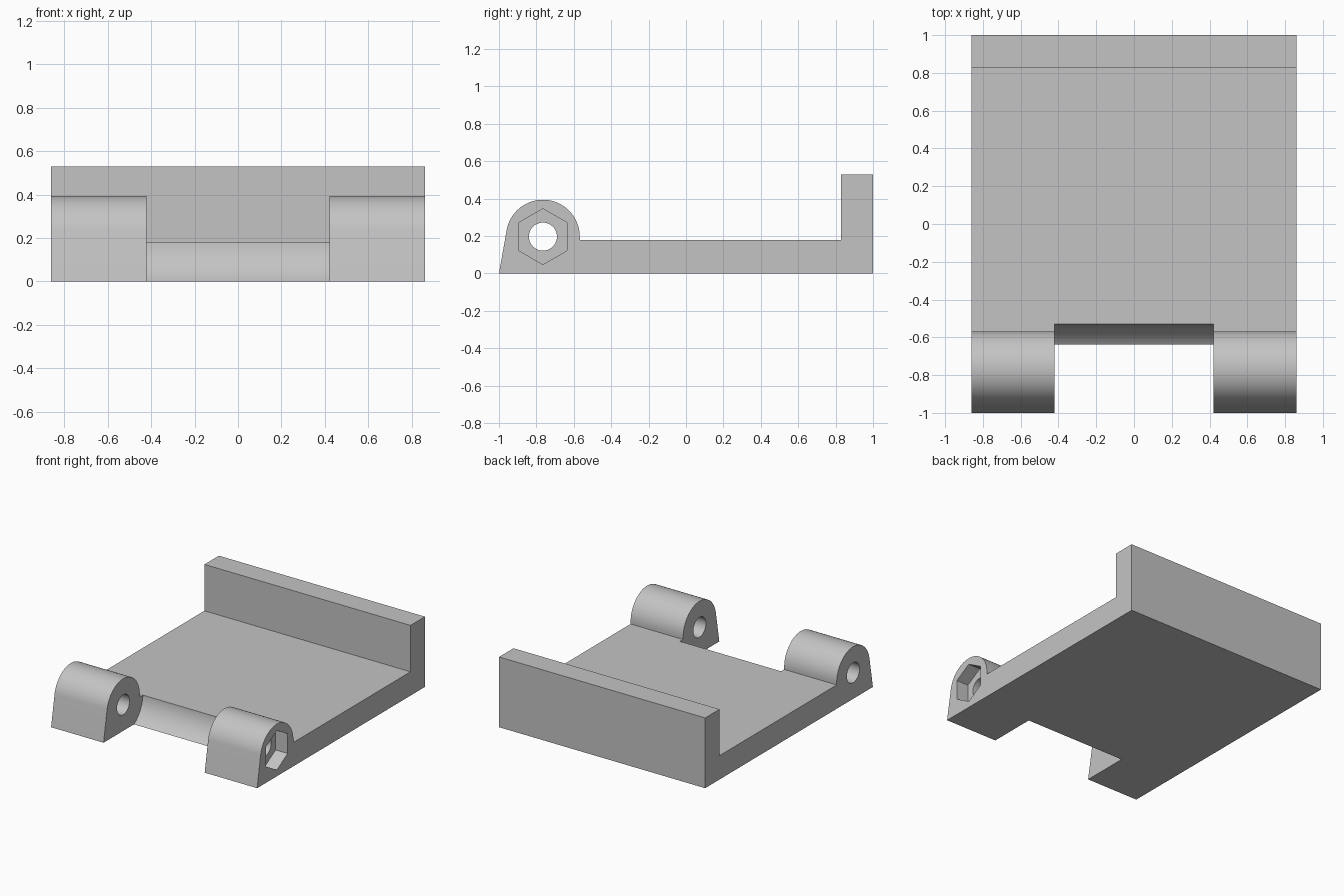
import bpy
import bmesh
from math import sin, cos, atan2, acos, hypot, pi, radians

if "Cube" in bpy.data.objects:
    bpy.data.objects.remove(bpy.data.objects["Cube"])

HALF_W = 0.86           # half width of the base
PIN_Y, PIN_Z = -0.765, 0.197
LUG_R = 0.197           # radius of the hinge lugs
FLOOR = 0.18            # top of the plate
FRONT = -1.0

grey = bpy.data.materials.new("plain grey")
grey.use_nodes = True
grey.diffuse_color = (0.55, 0.55, 0.55, 1)
grey.node_tree.nodes["Principled BSDF"].inputs["Base Color"].default_value = (0.55, 0.55, 0.55, 1)


def arc(radius, start, end, steps):
    """Points (y, z) on an arc about the hinge pin."""
    angles = [start + (end - start) * i / steps for i in range(steps + 1)]
    return [(PIN_Y + radius * cos(a), PIN_Z + radius * sin(a)) for a in angles]


def extrude(name, profile, x0, x1):
    """Solid made by sweeping a (y, z) profile along x."""
    bm = bmesh.new()
    face = bm.faces.new([bm.verts.new((x0, y, z)) for y, z in profile])
    swept = bmesh.ops.extrude_face_region(bm, geom=[face])
    verts = [v for v in swept["geom"] if isinstance(v, bmesh.types.BMVert)]
    bmesh.ops.translate(bm, verts=verts, vec=(x1 - x0, 0, 0))
    bmesh.ops.recalc_face_normals(bm, faces=bm.faces)
    mesh = bpy.data.meshes.new(name)
    bm.to_mesh(mesh)
    bm.free()
    obj = bpy.data.objects.new(name, mesh)
    bpy.context.collection.objects.link(obj)
    mesh.materials.append(grey)
    return obj


def cut(target, cutter):
    """Subtract the cutter and discard it."""
    cutter.hide_render = True
    mod = target.modifiers.new(cutter.name, "BOOLEAN")
    mod.operation = "DIFFERENCE"
    mod.solver = "EXACT"
    mod.object = cutter
    bpy.context.view_layer.objects.active = target
    bpy.ops.object.modifier_apply(modifier=mod.name)
    bpy.data.objects.remove(cutter)


# Side profile: plate, rear wall, and round lug tangent to its sloping front
dy, dz = FRONT - PIN_Y, -PIN_Z
tangent = atan2(dz, dy) + 2 * pi - acos(LUG_R / hypot(dy, dz))
profile = [(FRONT, 0), (1, 0), (1, 0.53), (0.828, 0.53), (0.828, FLOOR),
           (PIN_Y + LUG_R, FLOOR)] + arc(LUG_R, 0, tangent, 40)
base = extrude("hinge_base", profile, -HALF_W, HALF_W)

# Central notch with a concave rear face concentric with the pin
notch = [(-1.2, -0.1), (-0.645, -0.1)] + arc(0.235, radians(-57.5), 0, 20)
notch += [(PIN_Y + 0.235, 0.6), (-1.2, 0.6)]
cut(base, extrude("notch_cutter", notch, -0.422, 0.422))

# Pin hole through both lugs
cut(base, extrude("pin_hole_cutter", arc(0.075, 0, 2 * pi, 48)[:-1], -1, 1))

# Hexagonal nut pocket in the left outer face
pocket = arc(0.149, pi / 2, 5 * pi / 2, 6)[:-1]
cut(base, extrude("nut_pocket_cutter", pocket, HALF_W - 0.1, 1))

# Smooth the round surfaces, keep edges sharp
bpy.ops.object.select_all(action="DESELECT")
base.select_set(True)
bpy.context.view_layer.objects.active = base
bpy.ops.object.shade_smooth_by_angle(angle=radians(25))
